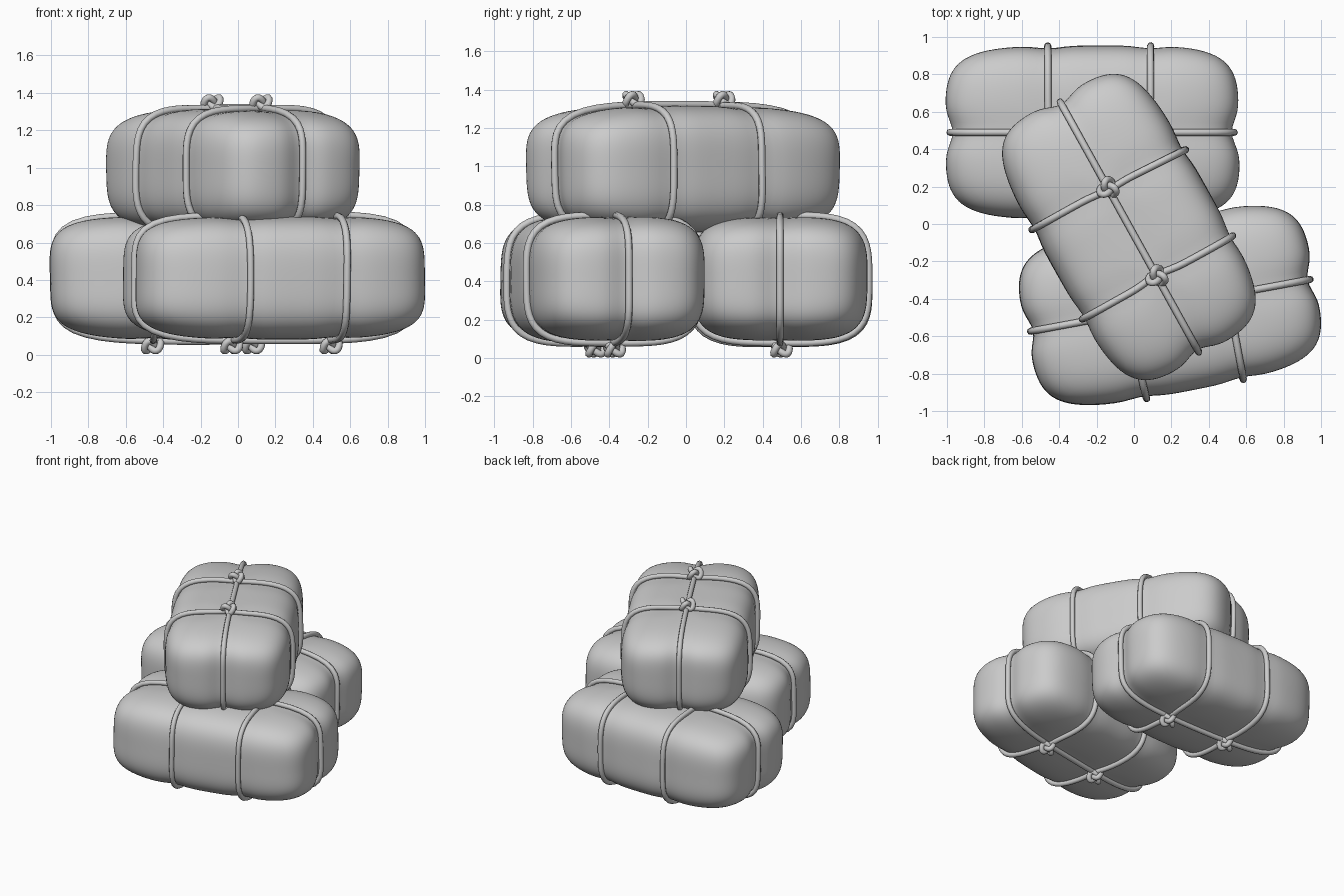
import bpy, bmesh
from math import sin, cos, pi, exp, radians
from mathutils import Vector, Matrix

if "Cube" in bpy.data.objects:
    bpy.data.objects.remove(bpy.data.objects["Cube"])

A, B, C = 0.787, 0.463, 0.335              # half length, width, height
P, Q = 4.6, 3.8                            # squareness along the bale / of its section
ROPES = (-0.235, 0.305)                    # positions of the two cross ropes
ROPE_R = 0.019


def unit(v):
    """Push a direction onto the unit rounded box."""
    n = ((abs(v[1]) ** Q + abs(v[2]) ** Q) ** (P / Q) + abs(v[0]) ** P) ** (1 / P)
    return Vector(v) / n


def surface(u, grow=0.0, seed=0.0):
    """Bale surface: rounded box, gently lumpy, squeezed under the ropes."""
    x, y, z = u.x * (A + grow), u.y * (B + grow), u.z * (C + grow)
    cross = max(exp(-((x - r) / 0.09) ** 2) for r in ROPES)
    along = exp(-(y / 0.09) ** 2)
    lump = 1 + 0.006 * sin(5 * x + seed) * cos(6 * y + 2 * seed) + 0.005 * sin(7 * z + 4 * x + seed)
    s = (1 - 0.03 * max(cross, 0.8 * along)) * lump
    if z > 0:                              # knotted side is tighter towards the ends
        s *= 0.975 - 0.06 * u.x ** 2
    return Vector((x * (1 - 0.05 * along) * lump, y * (1 - 0.03 * cross) * lump, z * s))


def tube(name, pts, matrix):
    cu = bpy.data.curves.new(name, 'CURVE')
    cu.dimensions = '3D'
    cu.bevel_depth = ROPE_R
    cu.bevel_resolution = 2
    sp = cu.splines.new('POLY')
    sp.points.add(len(pts) - 1)
    for q, p in zip(sp.points, pts):
        q.co = (*p, 1)
    sp.use_cyclic_u = True
    ob = bpy.data.objects.new(name, cu)
    bpy.context.collection.objects.link(ob)
    ob.matrix_world = matrix
    bpy.ops.object.select_all(action='DESELECT')
    ob.select_set(True)
    bpy.context.view_layer.objects.active = ob
    bpy.ops.object.convert(target='MESH')
    for f in bpy.context.object.data.polygons:
        f.use_smooth = True


def bale(name, loc, turn, flip, seed):
    m = Matrix.Translation(loc) @ Matrix.Rotation(radians(turn), 4, 'Z')
    if flip:
        m = m @ Matrix.Rotation(pi, 4, 'X')

    # soft sack body
    bm = bmesh.new()
    bmesh.ops.create_cube(bm, size=2)
    bmesh.ops.subdivide_edges(bm, edges=bm.edges[:], cuts=31, use_grid_fill=True)
    for v in bm.verts:
        v.co = surface(unit(v.co), 0, seed)
    me = bpy.data.meshes.new(name)
    bm.to_mesh(me)
    bm.free()
    for f in me.polygons:
        f.use_smooth = True
    ob = bpy.data.objects.new(name, me)
    bpy.context.collection.objects.link(ob)
    ob.matrix_world = m

    # lengthwise rope
    n = 72
    ang = [2 * pi * i / n for i in range(n)]
    tube(name + "_long_rope", [surface(unit((cos(t), 0, sin(t))), 0.014, seed) for t in ang], m)

    # cross ropes with a knot where they meet the long rope
    for i, rx in enumerate(ROPES):
        pts = []
        for t in ang:
            lean = 0.025 * max(0, cos(t)) if i == 0 else 0
            ux = (rx + lean) / A
            q = unit((0, cos(t), sin(t))) * (1 - abs(ux) ** P) ** (1 / P)
            pts.append(surface(Vector((ux, q.y, q.z)), 0.014, seed))
        tube(f"{name}_cross_rope_{i + 1}", pts, m)
        s, top = 0.016, 0.358
        knot = [(rx + s * (sin(t) + 2 * sin(2 * t)), s * (cos(t) - 2 * cos(2 * t)),
                 top - 0.026 * sin(3 * t)) for t in ang]
        tube(f"{name}_knot_{i + 1}", knot, m)


bale("back_bale", (-0.222, 0.49, 0.405), 0, True, 0.5)
bale("front_bale", (0.195, -0.435, 0.405), 10.5, True, 2.0)
bale("top_bale", (-0.025, -0.015, 0.99), -61, False, 3.7)
